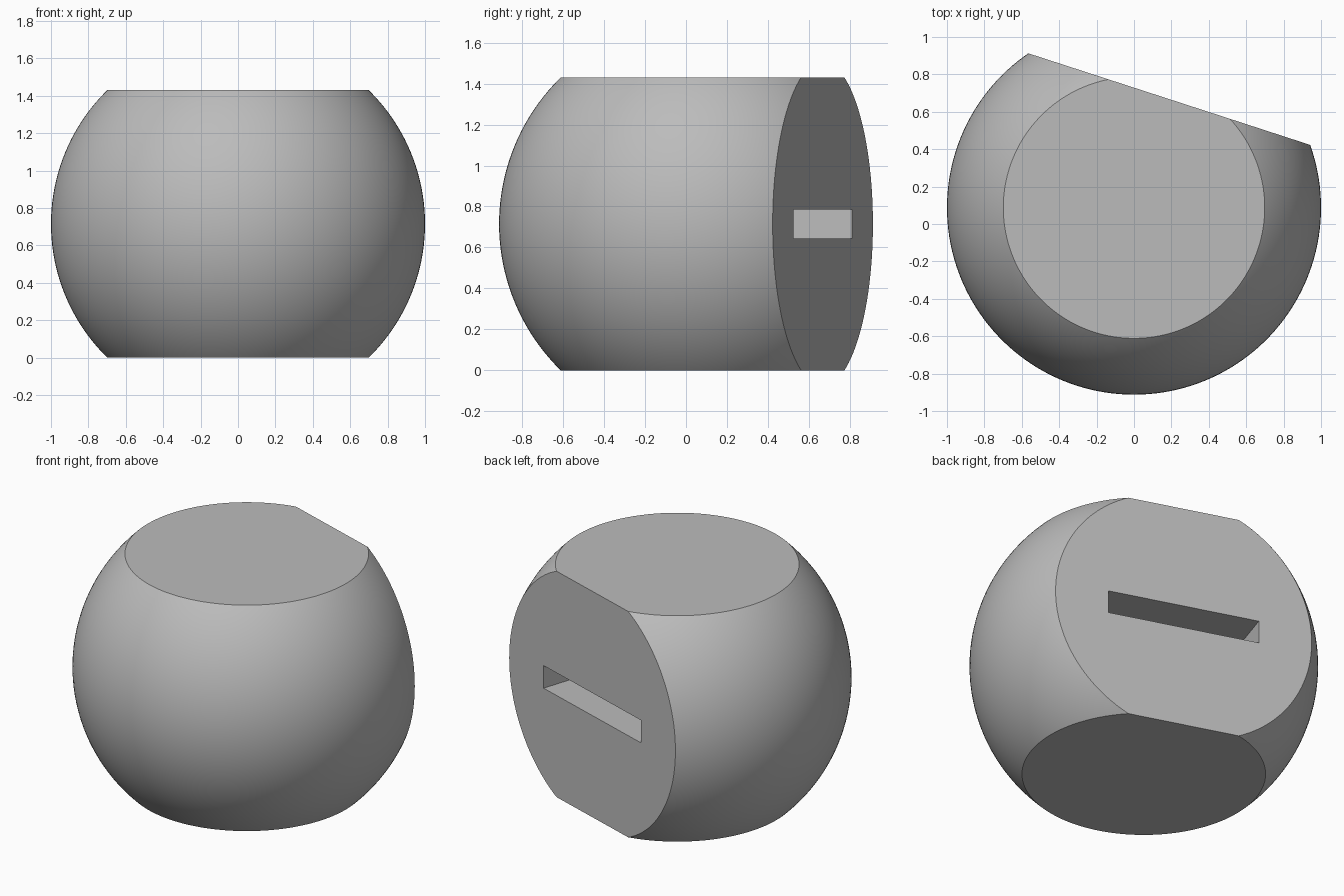
import bpy, bmesh, math
from mathutils import Vector, Matrix

if "Cube" in bpy.data.objects:
    bpy.data.objects.remove(bpy.data.objects["Cube"])

HEIGHT = 1.43
CENTER = Vector((0, 0.0875, HEIGHT / 2))
TILT = math.radians(18)                       # side flat turned away from +y
SIDE = Vector((math.sin(TILT), math.cos(TILT), 0))
SIDE_DIST = 0.61

grey = bpy.data.materials.new("plain grey")
grey.diffuse_color = (0.5, 0.5, 0.5, 1)
grey.use_nodes = True
grey.node_tree.nodes["Principled BSDF"].inputs["Base Color"].default_value = grey.diffuse_color


def make_object(name, bm):
    mesh = bpy.data.meshes.new(name)
    bm.normal_update()
    bm.to_mesh(mesh)
    bm.free()
    obj = bpy.data.objects.new(name, mesh)
    bpy.context.collection.objects.link(obj)
    mesh.materials.append(grey)
    return obj


def slice_flat(bm, point, normal):
    """Cut away everything beyond a plane and cap the opening."""
    bmesh.ops.bisect_plane(bm, geom=bm.verts[:] + bm.edges[:] + bm.faces[:], dist=1e-5,
                           plane_co=point, plane_no=normal, clear_outer=True)
    bmesh.ops.holes_fill(bm, edges=[e for e in bm.edges if e.is_boundary], sides=0)


# Ball with flat top, flat base and one angled side flat
bm = bmesh.new()
bmesh.ops.create_uvsphere(bm, u_segments=160, v_segments=80, radius=1,
                          matrix=Matrix.Translation(CENTER))
slice_flat(bm, Vector((0, 0, HEIGHT)), Vector((0, 0, 1)))
slice_flat(bm, Vector((0, 0, 0)), Vector((0, 0, -1)))
slice_flat(bm, CENTER + SIDE * SIDE_DIST, SIDE)
bmesh.ops.recalc_face_normals(bm, faces=bm.faces[:])
body = make_object("slotted_ball", bm)

# Slot cutter, centred on the side flat
bm = bmesh.new()
slot_depth = 0.5
bmesh.ops.create_cube(bm, size=1, matrix=Matrix.Translation(CENTER + SIDE * SIDE_DIST)
                      @ Matrix.Rotation(-TILT, 4, 'Z')
                      @ Matrix.Diagonal((0.93, 2 * slot_depth, 0.143, 1)))
cutter = make_object("slot_cutter", bm)
cutter.hide_render = True
cutter.hide_set(True)

# Cut the slot and smooth the round surface
bpy.context.view_layer.objects.active = body
body.select_set(True)
mod = body.modifiers.new("slot", 'BOOLEAN')
mod.operation = 'DIFFERENCE'
mod.solver = 'EXACT'
mod.object = cutter
bpy.ops.object.modifier_apply(modifier=mod.name)
bpy.data.objects.remove(cutter)
bpy.ops.object.shade_smooth_by_angle(angle=math.radians(25))
